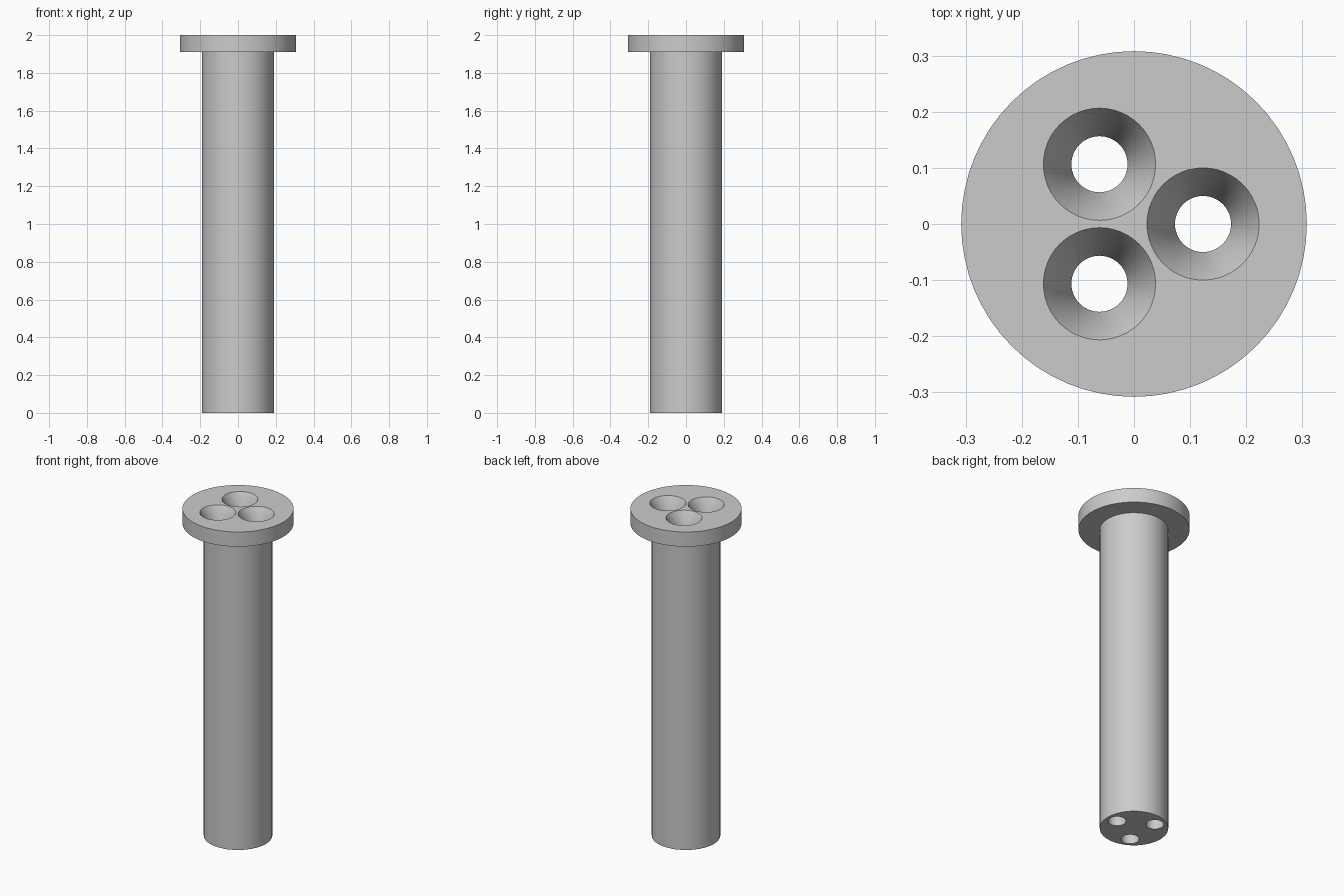
import bpy
import bmesh
import math

cube = bpy.data.objects.get("Cube")
if cube:
    bpy.data.objects.remove(cube, do_unlink=True)

grey = bpy.data.materials.new("plain_grey")
grey.use_nodes = True
colour = (0.6, 0.6, 0.6, 1)
grey.diffuse_color = colour
grey.node_tree.nodes["Principled BSDF"].inputs["Base Color"].default_value = colour

TOP, FLANGE_BASE = 2.0, 1.91
HOLE_OFFSET = 0.123


def lathe(name, profile, segments, centre=(0, 0)):
    """Closed solid of revolution from (radius, height) points, bottom to top."""
    bm = bmesh.new()
    rings = []
    for radius, z in profile:
        rings.append([bm.verts.new((centre[0] + radius * math.cos(math.tau * i / segments),
                                    centre[1] + radius * math.sin(math.tau * i / segments), z))
                      for i in range(segments)])
    for low, high in zip(rings, rings[1:]):
        for i in range(segments):
            j = (i + 1) % segments
            bm.faces.new((low[i], low[j], high[j], high[i]))
    bm.faces.new(rings[0][::-1])
    bm.faces.new(rings[-1])
    mesh = bpy.data.meshes.new(name)
    bm.to_mesh(mesh)
    bm.free()
    mesh.materials.append(grey)
    obj = bpy.data.objects.new(name, mesh)
    bpy.context.collection.objects.link(obj)
    return obj


# Round shaft with a wide flange on top
body = lathe("flanged_shaft", [(0.19, 0), (0.19, FLANGE_BASE),
                               (0.308, FLANGE_BASE), (0.308, TOP)], 64)

# Three through holes, widening into funnels inside the flange
slope = (0.1 - 0.05) / (TOP - FLANGE_BASE)
extra = 0.02
cutters = []
for k in range(3):
    angle = math.tau * k / 3
    centre = (HOLE_OFFSET * math.cos(angle), HOLE_OFFSET * math.sin(angle))
    cutter = lathe("hole_cutter", [(0.05, -extra), (0.05, FLANGE_BASE),
                                   (0.1 + slope * extra, TOP + extra)], 48, centre)
    cutter.hide_render = True
    cutters.append(cutter)
    cut = body.modifiers.new("hole", 'BOOLEAN')
    cut.operation = 'DIFFERENCE'
    cut.solver = 'EXACT'
    cut.object = cutter

# Apply the cuts and drop the cutters
bpy.ops.object.select_all(action='DESELECT')
body.select_set(True)
bpy.context.view_layer.objects.active = body
for name in [m.name for m in body.modifiers]:
    bpy.ops.object.modifier_apply(modifier=name)
for cutter in cutters:
    bpy.data.objects.remove(cutter, do_unlink=True)

bpy.ops.object.shade_smooth_by_angle(angle=math.radians(35))
